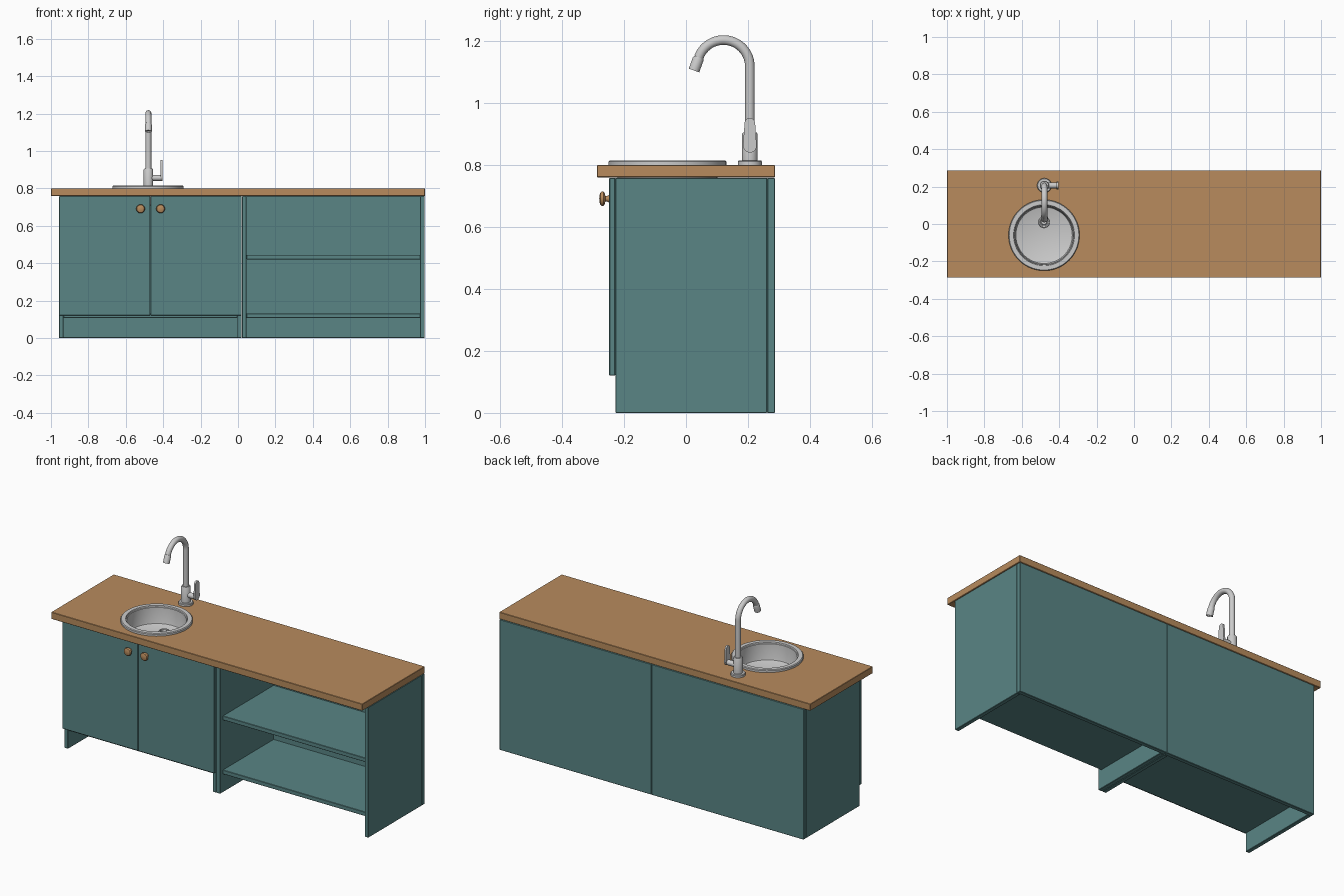
import bpy, bmesh, math
from mathutils import Matrix, Vector

if "Cube" in bpy.data.objects:
    bpy.data.objects.remove(bpy.data.objects["Cube"])


def material(name, rgb):
    m = bpy.data.materials.new(name)
    m.diffuse_color = (*rgb, 1)
    m.use_nodes = True
    m.node_tree.nodes["Principled BSDF"].inputs["Base Color"].default_value = m.diffuse_color
    return m


TEAL = material("teal paint", (0.10, 0.235, 0.235))
WOOD = material("warm wood", (0.48, 0.26, 0.11))
METAL = material("brushed steel", (0.60, 0.60, 0.60))


def finish(name, bm, mat, smooth=False):
    bmesh.ops.recalc_face_normals(bm, faces=bm.faces)
    me = bpy.data.meshes.new(name)
    bm.to_mesh(me)
    bm.free()
    me.materials.append(mat)
    ob = bpy.data.objects.new(name, me)
    bpy.context.collection.objects.link(ob)
    bpy.ops.object.select_all(action='DESELECT')
    ob.select_set(True)
    bpy.context.view_layer.objects.active = ob
    if smooth:
        bpy.ops.object.shade_smooth_by_angle(angle=math.radians(35))
    return ob


def box(name, x, y, z, mat=TEAL, bevel=0.002):
    bm = bmesh.new()
    bmesh.ops.create_cube(bm, size=1)
    for v in bm.verts:
        v.co = Vector([(r[0] + r[1]) / 2 + c * (r[1] - r[0]) for c, r in zip(v.co, (x, y, z))])
    if bevel:
        bmesh.ops.bevel(bm, geom=bm.edges[:], offset=bevel, segments=1, affect='EDGES')
    return finish(name, bm, mat)


def lathe(name, profile, loc, mat, rot=Matrix(), n=48):
    # revolve (radius, height) points around local z
    bm = bmesh.new()
    rings = [[bm.verts.new((r * math.cos(2 * math.pi * i / n), r * math.sin(2 * math.pi * i / n), h))
              for i in range(n)] for r, h in profile]
    for a, b in zip(rings, rings[1:]):
        for i in range(n):
            bm.faces.new((a[i], a[(i + 1) % n], b[(i + 1) % n], b[i]))
    bmesh.ops.remove_doubles(bm, verts=bm.verts, dist=1e-5)
    bm.transform(Matrix.Translation(loc) @ rot)
    return finish(name, bm, mat, True)


# cabinet carcasses: (left, right) outer limits
T = 0.024
FRONT, BACK, TOP = -0.228, 0.262, 0.758
for label, x0, x1 in (("sink_cabinet", -0.957, 0.02), ("open_cabinet", 0.021, 0.998)):
    box(label + "_left_side", (x0, x0 + T), (FRONT, BACK), (0, TOP))
    box(label + "_right_side", (x1 - T, x1), (FRONT, BACK), (0, TOP))
    box(label + "_back", (x0, x1), (BACK, 0.287), (0, TOP))
    front = -0.205 if label == "open_cabinet" else FRONT
    box(label + "_bottom_shelf", (x0 + T, x1 - T), (front, BACK), (0.107, 0.131))
box("middle_shelf", (0.045, 0.974), (-0.205, BACK), (0.421, 0.445))

# doors with round knobs
knob = [(0, 0), (0.012, 0), (0.009, 0.006), (0.009, 0.012), (0.02, 0.015), (0.0235, 0.019),
        (0.0235, 0.023), (0.02, 0.028), (0.011, 0.031), (0, 0.032)]
for side, x0, x1, kx in (("left", -0.957, -0.4695, -0.521), ("right", -0.4665, 0.02, -0.414)):
    box(side + "_door", (x0, x1), (-0.248, FRONT), (0.12, TOP))
    lathe(side + "_knob", knob, (kx, -0.248, 0.691), WOOD, Matrix.Rotation(math.pi / 2, 4, 'X'), 32)

# countertop with a round cut-out
SX, SY = -0.481, -0.06
top = box("countertop", (-1, 1), (-0.287, 0.287), (0.76, 0.8), WOOD)
cutter = lathe("sink_cutter", [(0, 0.7), (0.166, 0.7), (0.166, 0.9), (0, 0.9)], (SX, SY, 0), WOOD, n=64)
cutter.hide_render = True
mod = top.modifiers.new("sink_hole", 'BOOLEAN')
mod.operation, mod.object, mod.solver = 'DIFFERENCE', cutter, 'EXACT'
bpy.context.view_layer.objects.active = top
bpy.ops.object.modifier_apply(modifier=mod.name)
bpy.data.objects.remove(cutter)

# sink bowl and drain
lathe("sink_bowl", [(0, 0.712), (0.145, 0.712), (0.151, 0.715), (0.153, 0.721), (0.157, 0.806), (0.161, 0.808),
                    (0.163, 0.815), (0.186, 0.815), (0.19, 0.811), (0.19, 0.8), (0.163, 0.8),
                    (0.159, 0.715), (0.15, 0.706), (0, 0.706)], (SX, SY, 0), METAL, n=64)
lathe("drain", [(0, 0.717), (0.013, 0.717), (0.016, 0.713), (0.02, 0.713), (0.022, 0.717), (0.028, 0.717),
                (0.031, 0.711)], (SX, 0.01, 0), METAL, n=32)

# tap: base and body
TX, TY = -0.479, 0.206
lathe("tap_base", [(0, 0.8), (0.039, 0.8), (0.039, 0.811), (0.036, 0.815), (0.025, 0.815), (0.025, 0.9),
                   (0.022, 0.905), (0, 0.905)], (TX, TY, 0), METAL, n=32)

# tap: swan-neck pipe swept along an arc
R, CZ, END = 0.085, 1.118, math.radians(160)
path = [(TX, TY, 0.89)] + [(TX, TY - R + R * math.cos(END * i / 24), CZ + R * math.sin(END * i / 24))
                           for i in range(25)]
cu = bpy.data.curves.new("tap_pipe", 'CURVE')
cu.dimensions, cu.bevel_depth, cu.bevel_resolution, cu.use_fill_caps = '3D', 0.0155, 6, True
sp = cu.splines.new('POLY')
sp.points.add(len(path) - 1)
for p, c in zip(sp.points, path):
    p.co = (*c, 1)
cu.materials.append(METAL)
pipe = bpy.data.objects.new("tap_pipe", cu)
bpy.context.collection.objects.link(pipe)
bpy.ops.object.select_all(action='DESELECT')
pipe.select_set(True)
bpy.context.view_layer.objects.active = pipe
bpy.ops.object.convert(target='MESH')
bpy.ops.object.shade_smooth_by_angle(angle=math.radians(35))

# tap: nozzle
aim = Vector((0, -math.sin(END), math.cos(END))).to_track_quat('Z', 'Y').to_matrix().to_4x4()
lathe("tap_nozzle", [(0, 0), (0.0155, 0), (0.018, 0.006), (0.018, 0.045), (0.014, 0.045), (0.013, 0.038), (0, 0.038)],
      path[-1], METAL, aim, 32)

# tap: handle stub and flat lever
lathe("handle_stub", [(0, 0), (0.0155, 0), (0.0155, 0.065), (0, 0.065)], (TX, TY, 0.856), METAL,
      Matrix.Rotation(math.pi / 2, 4, 'Y'), 24)
bm = bmesh.new()
outline = [(0.022, 0.862, math.pi), (0.017, 0.935, 0)]
verts = [bm.verts.new((-0.415, TY + r * math.cos(a0 + math.pi * i / 12), z + r * math.sin(a0 + math.pi * i / 12)))
         for r, z, a0 in outline for i in range(13)]
face = bm.faces.new(verts)
ext = bmesh.ops.extrude_face_region(bm, geom=[face])
bmesh.ops.translate(bm, verts=[v for v in ext["geom"] if isinstance(v, bmesh.types.BMVert)], vec=(0.01, 0, 0))
finish("handle_lever", bm, METAL, True)
